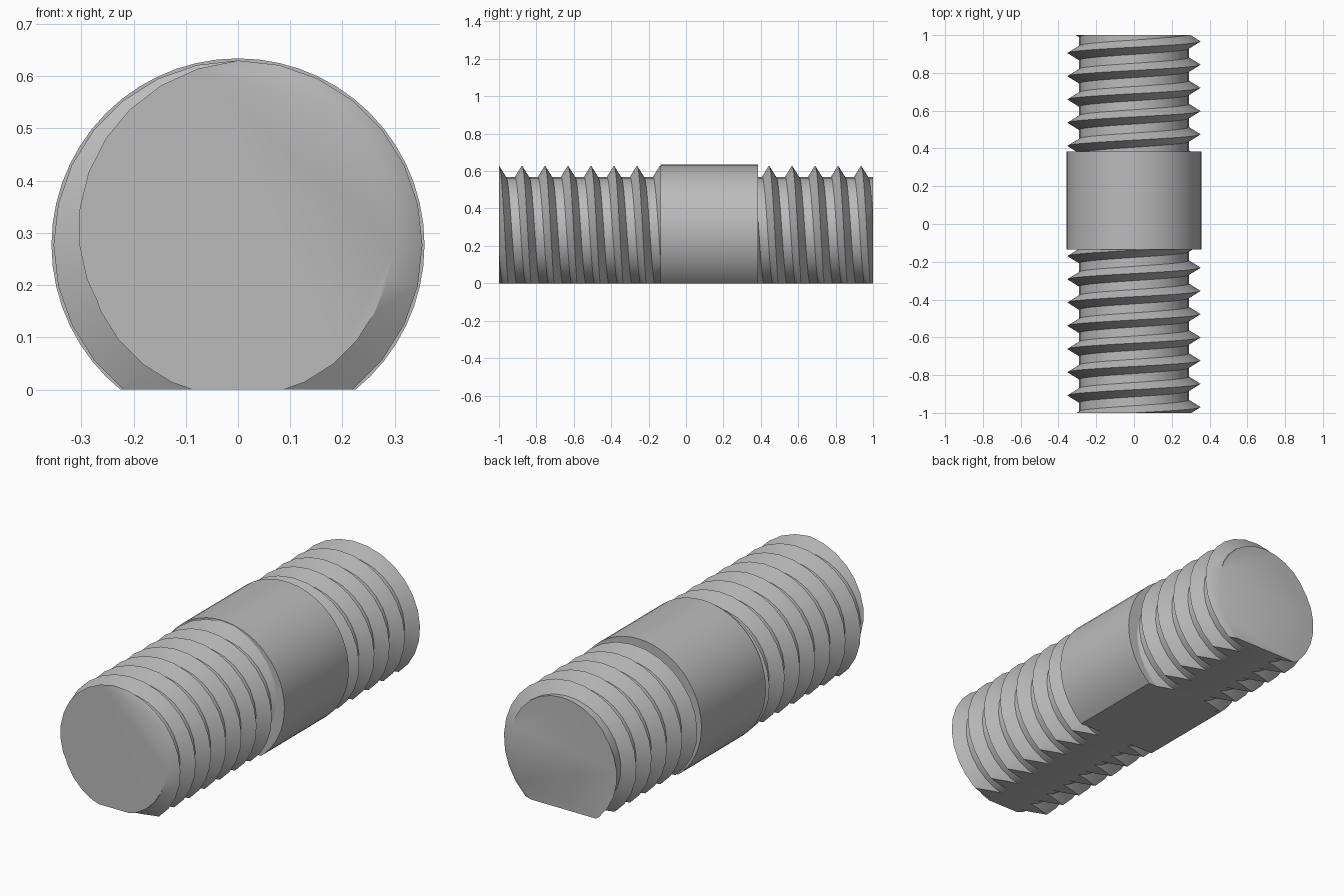
import bpy
import bmesh
from math import sin, cos, tau
from mathutils import Vector

if "Cube" in bpy.data.objects:
    bpy.data.objects.remove(bpy.data.objects["Cube"])

AXIS_Z = 0.277      # height of the rod axis
ROOT, CREST = 0.292, 0.353
PITCH, HALF_BASE = 0.123, 0.038
SEG = 28

steel = bpy.data.materials.new("steel_grey")
steel.use_nodes = True
steel.diffuse_color = (0.5, 0.5, 0.5, 1)
steel.node_tree.nodes["Principled BSDF"].inputs["Base Color"].default_value = (0.5, 0.5, 0.5, 1)


def ring_point(r, angle, y):
    """Point on the rod, angle measured from the top towards +x."""
    return Vector((r * sin(angle), y, AXIS_Z + r * cos(angle)))


def cut(bm, point, normal):
    bmesh.ops.bisect_plane(bm, geom=bm.verts[:] + bm.edges[:] + bm.faces[:], dist=1e-5,
                           plane_co=point, plane_no=normal, clear_outer=True)


def cap(bm):
    bmesh.ops.holes_fill(bm, edges=[e for e in bm.edges if e.is_boundary], sides=0)


def finish(bm, name):
    """Cut the flat underside, close it and make the object."""
    cap(bm)
    cut(bm, (0, 0, 0), (0, 0, -1))
    cap(bm)
    bmesh.ops.recalc_face_normals(bm, faces=bm.faces[:])
    mesh = bpy.data.meshes.new(name)
    bm.to_mesh(mesh)
    bm.free()
    mesh.materials.append(steel)
    obj = bpy.data.objects.new(name, mesh)
    bpy.context.collection.objects.link(obj)
    bpy.ops.object.select_all(action='DESELECT')
    obj.select_set(True)
    bpy.context.view_layer.objects.active = obj
    bpy.ops.object.shade_smooth_by_angle(angle=0.6)


def threaded_rod(name, y0, y1, crest_y):
    """Helical V thread with a flat root, trimmed between y0 and y1."""
    bm = bmesh.new()
    first = int((y0 - crest_y) / PITCH) - 3
    last = int((y1 - crest_y) / PITCH) + 3
    cols = []
    for i in range(first * SEG, last * SEG + 1):
        a, y = tau * i / SEG, crest_y + PITCH * i / SEG
        cols.append([bm.verts.new(ring_point(r, a, y + d)) for r, d in
                     ((ROOT, -HALF_BASE), (CREST, 0), (ROOT, HALF_BASE))])
    for i in range(len(cols) - 1):
        a, b = cols[i], cols[i + 1]
        for k in range(2):
            bm.faces.new((a[k], b[k], b[k + 1], a[k + 1]))
        if i + SEG + 1 < len(cols):
            bm.faces.new((a[2], b[2], cols[i + SEG + 1][0], cols[i + SEG][0]))
    cut(bm, (0, y0, 0), (0, -1, 0))
    cut(bm, (0, y1, 0), (0, 1, 0))
    finish(bm, name)


def plain_collar(name, y0, y1, radius, sides):
    bm = bmesh.new()
    rings = [[bm.verts.new(ring_point(radius, tau * i / sides, y)) for i in range(sides)]
             for y in (y0, y1)]
    for i in range(sides):
        j = (i + 1) % sides
        bm.faces.new((rings[0][i], rings[0][j], rings[1][j], rings[1][i]))
    finish(bm, name)


# Threaded ends either side of the plain collar
threaded_rod("front_thread", -1.0, -0.133, -0.877)
threaded_rod("back_thread", 0.383, 1.0, 0.444)
plain_collar("collar", -0.135, 0.385, 0.357, 56)
